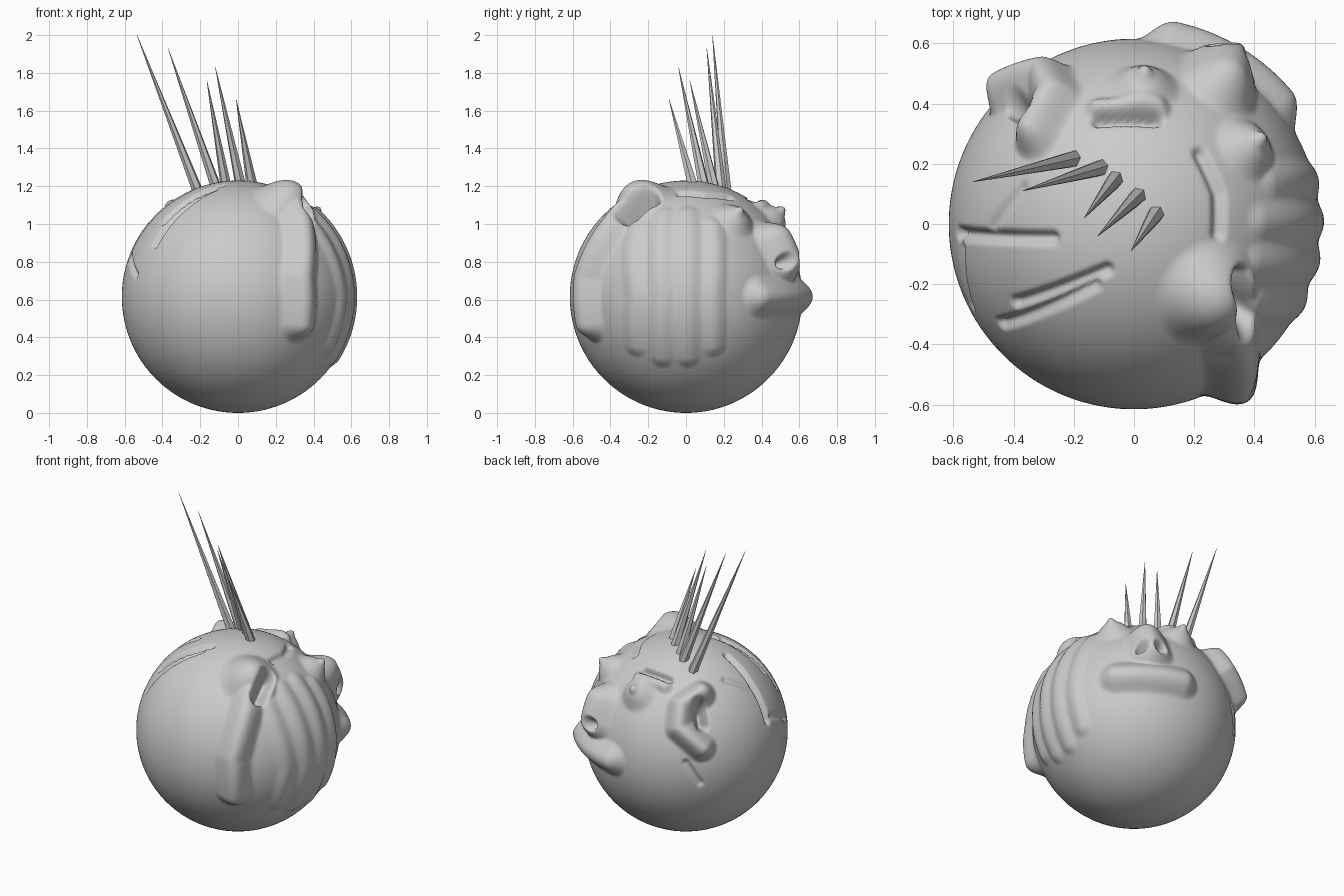
import bpy, bmesh, math
from mathutils import Vector

if "Cube" in bpy.data.objects:
    bpy.data.objects.remove(bpy.data.objects["Cube"])

R = 0.615
C = Vector((0, 0, R))
FACE = 60  # azimuth the face looks towards

mat = bpy.data.materials.new("clay grey")
mat.diffuse_color = (0.6, 0.6, 0.6, 1)
mat.use_nodes = True
mat.node_tree.nodes["Principled BSDF"].inputs["Base Color"].default_value = mat.diffuse_color


# point on the sphere above (x, y)
def top(x, y):
    return Vector((x, y, math.sqrt(max(R * R - x * x - y * y, 0)))).normalized() * R


# point on the sphere by angle from the face axis and elevation
def face(turn, el):
    a, e = math.radians(FACE + turn), math.radians(el)
    return Vector((math.cos(a) * math.cos(e), math.sin(a) * math.cos(e), math.sin(e))) * R


strokes = []


# sculpt stroke along the sphere; negative height carves
def stroke(width, height, *points):
    path = [points[0]]
    for a, b in zip(points, points[1:]):
        path += [a.lerp(b, i / 5).normalized() * R for i in range(1, 6)]
    mid = sum(path, Vector()) / len(path)
    reach = max((q - mid).length for q in path) + width
    strokes.append((path, width, height, mid, reach))


def dist(p, path):
    best = (p - path[0]).length
    for a, b in zip(path, path[1:]):
        ab = b - a
        t = min(1, max(0, (p - a).dot(ab) / ab.length_squared))
        best = min(best, (p - a - ab * t).length)
    return best


# eyes with pointed pupils, and nostrils, mirrored about the face axis
for side in (-1, 1):
    stroke(.13, .065, face(26 * side, 42))
    stroke(.035, .025, face(26 * side, 42))
    stroke(.045, -.1, face(5 * side - 1, 16))

# nose and mouth
stroke(.15, .11, face(-2, 28), face(0, 17))
stroke(.12, .07, face(-20, 0), face(18, 0))

# brows
stroke(.05, .03, top(-.12, .385), top(.08, .38))
stroke(.032, -.045, top(-.12, .345), top(.07, .345))
stroke(.035, -.025, top(.22, .23), top(.28, .1), top(.28, -.03))

# right ear with long lobe hanging at constant x
lobe = [Vector((.325, -math.sqrt(R * R - .325 ** 2 - h * h), h)) for h in (.36, .1, -.135)]
stroke(.20, .115, top(.26, -.24))
stroke(.12, .085, top(.28, -.27), *lobe)
stroke(.06, -.15, top(.35, -.30), top(.33, -.18))

# left ear, a C-shaped rim around a hole, with a scratch below
stroke(.10, .095, face(77, 45), face(62, 38), face(61, 26), face(74, 15))
stroke(.05, -.12, face(74, 38), face(75, 27))
stroke(.03, -.018, face(65, 6), face(73, -7))

# scratches on the left of the forehead
stroke(.03, -.03, top(-.58, -.03), top(-.27, -.045))
stroke(.028, -.015, top(-.47, -.01), top(-.37, .12))
stroke(.03, -.025, top(-.44, -.33), top(-.13, -.2))
stroke(.03, -.025, top(-.39, -.26), top(-.09, -.15))
stroke(.025, -.018, top(-.57, -.08), top(-.54, -.27))

# soft finger-like strips down the right cheek, shorter towards the sides
for i in range(4):
    y = -.27 + .14 * i
    short = .06 if i in (0, 3) else 0
    ends = (.44 - short, 0, -.32 + short)
    stroke(.075, .016, *[Vector((math.sqrt(R * R - y * y - h * h), y, h)) for h in ends])


def finish(bm, name):
    me = bpy.data.meshes.new(name)
    bm.to_mesh(me)
    bm.free()
    me.materials.append(mat)
    ob = bpy.data.objects.new(name, me)
    bpy.context.collection.objects.link(ob)


# head
bm = bmesh.new()
bmesh.ops.create_icosphere(bm, subdivisions=7, radius=R)
for v in bm.verts:
    p = v.co.copy()
    up = down = 0.0
    for path, width, height, mid, reach in strokes:
        if (p - mid).length > reach:
            continue
        d = dist(p, path)
        if d < width:
            k = height * (1 - (d / width) ** 2) ** 2
            if height < 0:
                down = min(down, k)
            elif width < .06:
                up += k
            else:
                up = max(up, k)
    v.co = p.normalized() * (R + up + down) + C
for f in bm.faces:
    f.smooth = True
finish(bm, "head")


# thin hair spikes from a foot on the head to a tip
def spike(name, foot, tip):
    axis = (tip - foot).normalized()
    foot = foot - axis * .03
    bm = bmesh.new()
    bmesh.ops.create_cone(bm, cap_ends=True, segments=6, radius1=.03, radius2=.001,
                          depth=(tip - foot).length)
    rot = axis.to_track_quat('Z', 'Y')
    for v in bm.verts:
        v.co = rot @ v.co + (foot + tip) / 2
    finish(bm, name)


spike("hair_spike_1", top(-.205, .215) + C, Vector((-.535, .14, 2.0)))
spike("hair_spike_2", top(-.115, .185) + C, Vector((-.37, .11, 1.93)))
spike("hair_spike_3", top(-.065, .145) + C, Vector((-.165, .02, 1.76)))
spike("hair_spike_4", top(.01, .09) + C, Vector((-.12, -.04, 1.83)))
spike("hair_spike_5", top(.07, .03) + C, Vector((-.01, -.09, 1.66)))
